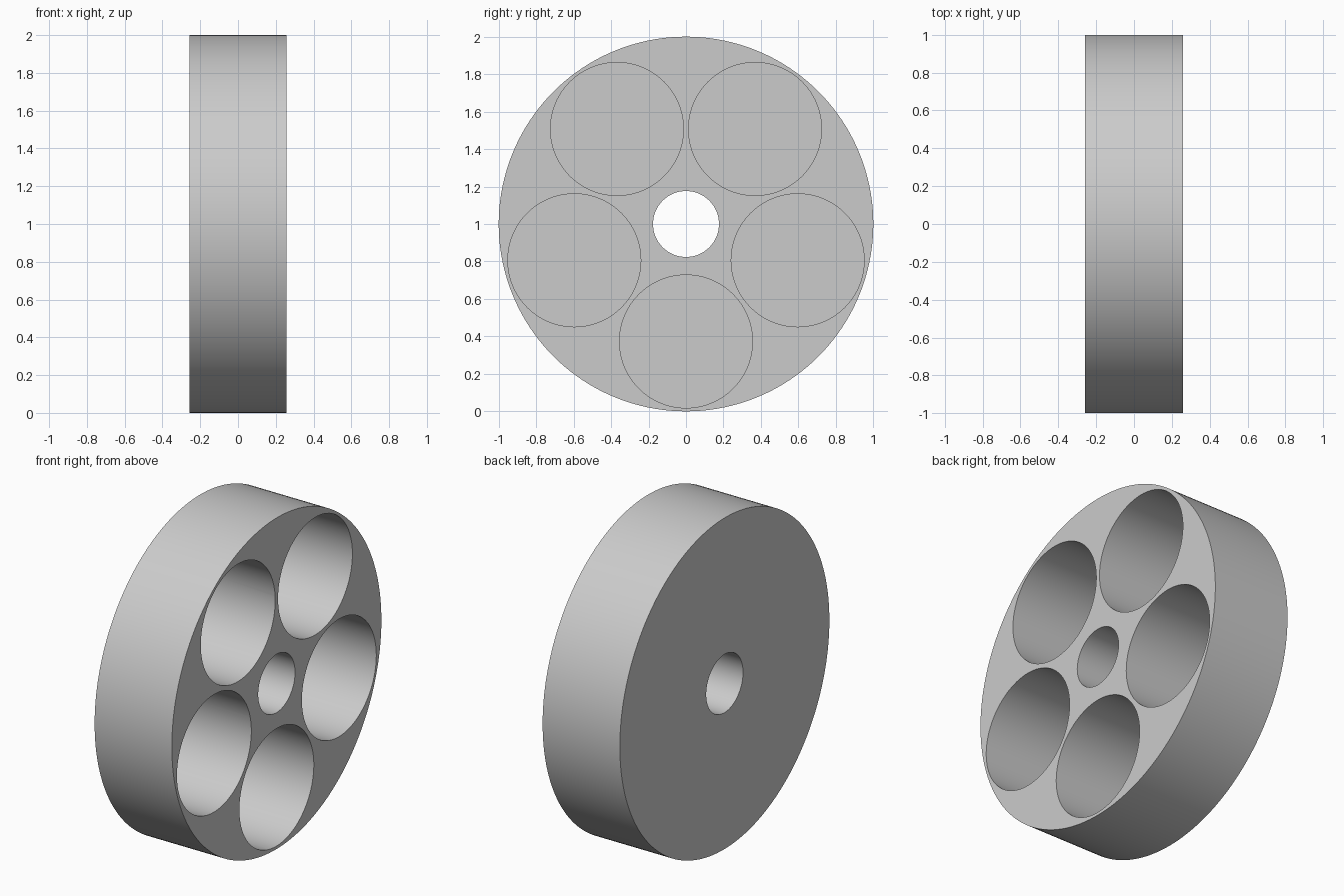
import bpy
import math

cube = bpy.data.objects.get("Cube")
if cube:
    bpy.data.objects.remove(cube, do_unlink=True)

RADIUS, HALF = 1.0, 0.258            # disc radius and half thickness
POCKETS, RING, POCKET_R = 5, 0.627, 0.355
FLOOR, BORE_R = 0.03, 0.176

grey = bpy.data.materials.new("plain_grey")
grey.use_nodes = True
colour = (0.6, 0.6, 0.6, 1)
grey.diffuse_color = colour
grey.node_tree.nodes["Principled BSDF"].inputs["Base Color"].default_value = colour


def x_cylinder(name, radius, x0, x1, y, z, sides):
    """Cylinder lying along x from x0 to x1."""
    bpy.ops.mesh.primitive_cylinder_add(
        vertices=sides, radius=radius, depth=x1 - x0,
        location=((x0 + x1) / 2, y, z), rotation=(0, math.pi / 2, 0))
    obj = bpy.context.object
    obj.name = name
    return obj


# Solid disc
disc = x_cylinder("wheel_disc", RADIUS, -HALF, HALF, 0, RADIUS, 180)
disc.data.materials.append(grey)

# Centre bore goes right through; the ring of pockets stops at a thin floor
cutters = [x_cylinder("bore_cutter", BORE_R, -HALF - 0.1, HALF + 0.1, 0, RADIUS, 64)]
for i in range(POCKETS):
    a = math.tau * i / POCKETS
    cutters.append(x_cylinder(
        "pocket_cutter", POCKET_R, -HALF + FLOOR, HALF + 0.1,
        RING * math.sin(a), RADIUS - RING * math.cos(a), 96))

# Cut and discard the cutters
bpy.ops.object.select_all(action="DESELECT")
disc.select_set(True)
bpy.context.view_layer.objects.active = disc
for cutter in cutters:
    cutter.hide_render = True
    cut = disc.modifiers.new("cut", "BOOLEAN")
    cut.operation = "DIFFERENCE"
    cut.solver = "EXACT"
    cut.object = cutter
    bpy.ops.object.modifier_apply(modifier=cut.name)
    bpy.data.objects.remove(cutter, do_unlink=True)

# Smooth round walls, crisp rims
bpy.ops.object.shade_smooth_by_angle(angle=math.radians(30))
